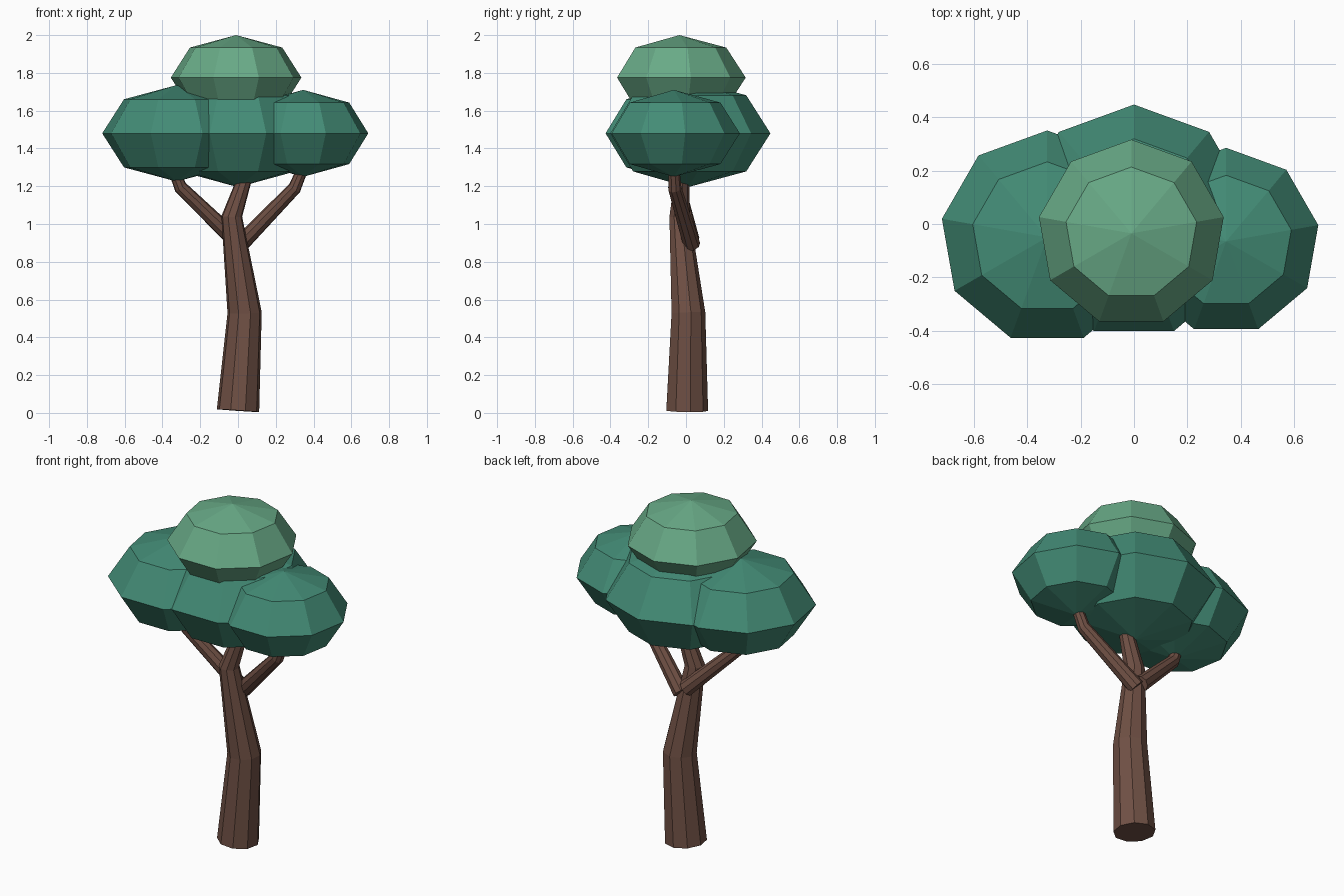
import bpy, bmesh, math
from mathutils import Vector

if "Cube" in bpy.data.objects:
    bpy.data.objects.remove(bpy.data.objects["Cube"])

SIDES = 9


def material(name, rgb):
    m = bpy.data.materials.new(name)
    m.diffuse_color = (*rgb, 1)
    m.use_nodes = True
    m.node_tree.nodes["Principled BSDF"].inputs["Base Color"].default_value = m.diffuse_color
    return m


BARK = material("bark", (0.16, 0.08, 0.058))
DARK = material("dark_leaf", (0.056, 0.26, 0.18))
LIGHT = material("light_leaf", (0.138, 0.40, 0.24))


def add_object(name, bm, mat):
    bmesh.ops.recalc_face_normals(bm, faces=bm.faces)
    mesh = bpy.data.meshes.new(name)
    bm.to_mesh(mesh)
    bm.free()
    mesh.materials.append(mat)
    obj = bpy.data.objects.new(name, mesh)
    bpy.context.collection.objects.link(obj)
    return obj


def limb(name, path):
    """Tapered faceted tube through (x, y, z, radius) points."""
    bm = bmesh.new()
    pts = [Vector(p[:3]) for p in path]
    rings = []
    for i, p in enumerate(pts):
        a, b = pts[max(i - 1, 0)], pts[min(i + 1, len(pts) - 1)]
        turn = Vector((0, 0, 1)).rotation_difference(b - a)
        ring = []
        for k in range(SIDES):
            t = math.pi / 2 + math.tau * k / SIDES
            offset = Vector((math.cos(t), math.sin(t), 0)) * path[i][3]
            ring.append(bm.verts.new(p + turn @ offset))
        rings.append(ring)
    for lo, hi in zip(rings, rings[1:]):
        for k in range(SIDES):
            n = (k + 1) % SIDES
            bm.faces.new((lo[k], lo[n], hi[n], hi[k]))
    bm.faces.new(rings[0])
    bm.faces.new(rings[-1])
    return add_object(name, bm, BARK)


def leaf_clump(name, centre, radius, half_height, mat):
    """Squashed low-poly sphere."""
    bm = bmesh.new()
    bmesh.ops.create_uvsphere(bm, u_segments=SIDES, v_segments=4, radius=1)
    obj = add_object(name, bm, mat)
    obj.location = centre
    obj.scale = (radius, radius, half_height)
    return obj


# Trunk and branches
limb("trunk", [(0, 0.003, 0.012, 0.114), (0.035, 0.01, 0.53, 0.092),
               (-0.033, -0.035, 1.04, 0.056), (0.055, -0.02, 1.30, 0.035)])
limb("left_branch", [(-0.02, 0.025, 0.92, 0.046), (-0.305, -0.04, 1.195, 0.036),
                     (-0.345, -0.05, 1.30, 0.03)])
limb("right_branch", [(0.01, 0.03, 0.89, 0.046), (0.30, -0.06, 1.19, 0.036),
                      (0.345, -0.065, 1.30, 0.03)])

# Foliage
leaf_clump("middle_foliage", (0, 0.01, 1.48), 0.437, 0.285, DARK)
leaf_clump("left_foliage", (-0.325, -0.05, 1.48), 0.40, 0.255, DARK)
leaf_clump("right_foliage", (0.345, -0.065, 1.48), 0.35, 0.23, DARK)
leaf_clump("top_foliage", (-0.01, -0.035, 1.775), 0.351, 0.225, LIGHT)
